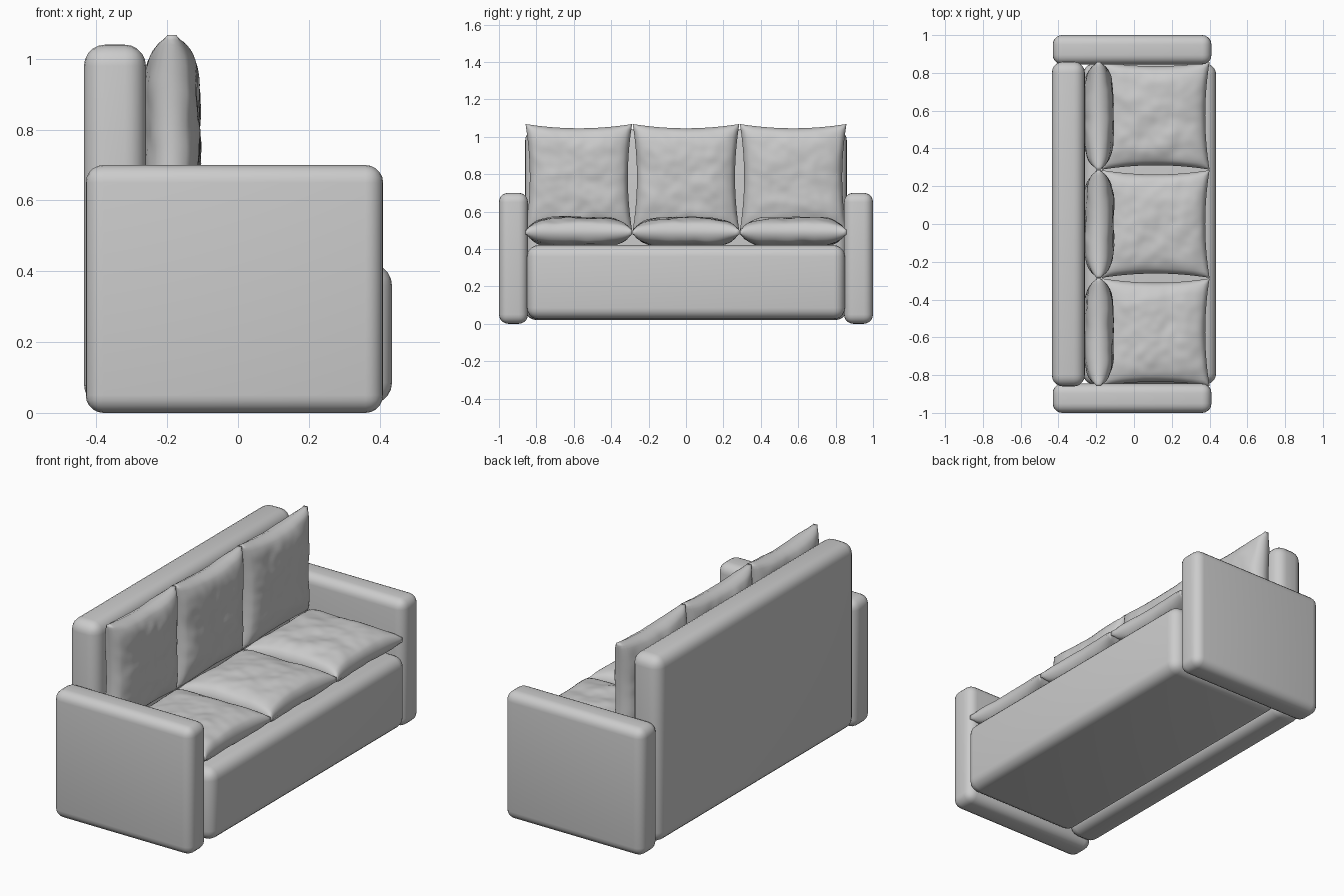
import bpy, bmesh
from mathutils import Vector, Matrix, noise
from math import radians

if "Cube" in bpy.data.objects:
    bpy.data.objects.remove(bpy.data.objects["Cube"])


def finish(name, bm, matrix=Matrix()):
    bmesh.ops.recalc_face_normals(bm, faces=bm.faces)
    mesh = bpy.data.meshes.new(name)
    bm.to_mesh(mesh)
    bm.free()
    ob = bpy.data.objects.new(name, mesh)
    bpy.context.collection.objects.link(ob)
    ob.matrix_world = matrix
    for p in mesh.polygons:
        p.use_smooth = True
    return ob


def padded_box(name, lo, hi, radius):
    """Upholstered block with rounded edges."""
    lo, hi = Vector(lo), Vector(hi)
    bm = bmesh.new()
    bmesh.ops.create_cube(bm, size=1)
    bmesh.ops.scale(bm, vec=hi - lo, verts=bm.verts)
    bmesh.ops.bevel(bm, geom=bm.edges[:], offset=radius, segments=5,
                    profile=0.5, affect='EDGES')
    return finish(name, bm, Matrix.Translation((lo + hi) / 2))


def cushion(name, matrix, seed, half=0.285, rim=0.012, puff=0.066, wrinkle=0.011):
    """Square pillow with pinched sides, pointed corners and soft wrinkles."""
    bm = bmesh.new()
    bmesh.ops.create_grid(bm, x_segments=40, y_segments=40, size=1)
    ext = bmesh.ops.extrude_face_region(bm, geom=bm.faces[:], use_keep_orig=True)
    top = {g for g in ext['geom'] if isinstance(g, bmesh.types.BMVert)}
    for v in bm.verts:
        u, w = v.co.x, v.co.y
        side = 1 if v in top else -1
        f = max(0, (1 - u ** 4) * (1 - w ** 4)) ** 0.5
        n = noise.noise(Vector((u * 2.2, w * 2.2, seed * 7.3 + side)))
        n += 0.4 * noise.noise(Vector((u * 5, w * 5, seed * 3.1 + side)))
        x = half * u * (1 - 0.08 * (1 - w * w))
        y = half * w * (1 - 0.08 * (1 - u * u))
        v.co = (x, y, side * (rim + f * (puff + wrinkle * n)))
    return finish(name, bm, matrix)


# frame
padded_box("base", (-0.27, -0.85, 0.025), (0.435, 0.85, 0.42), 0.06)
padded_box("backrest", (-0.435, -0.86, 0.02), (-0.26, 0.86, 1.04), 0.06)
for side, y0, y1 in (("left", -1.0, -0.845), ("right", 0.845, 1.0)):
    padded_box(side + "_arm", (-0.43, y0, 0), (0.41, y1, 0.70), 0.05)

# seat and back cushions
for i in range(3):
    y = (i - 1) * 0.573
    cushion(f"seat_cushion_{i + 1}", Matrix.Translation((0.115, y, 0.49)), i + 1)
    cushion(f"back_cushion_{i + 1}",
            Matrix.Translation((-0.187, y, 0.783)) @ Matrix.Rotation(radians(90), 4, 'Y'),
            i + 11)
